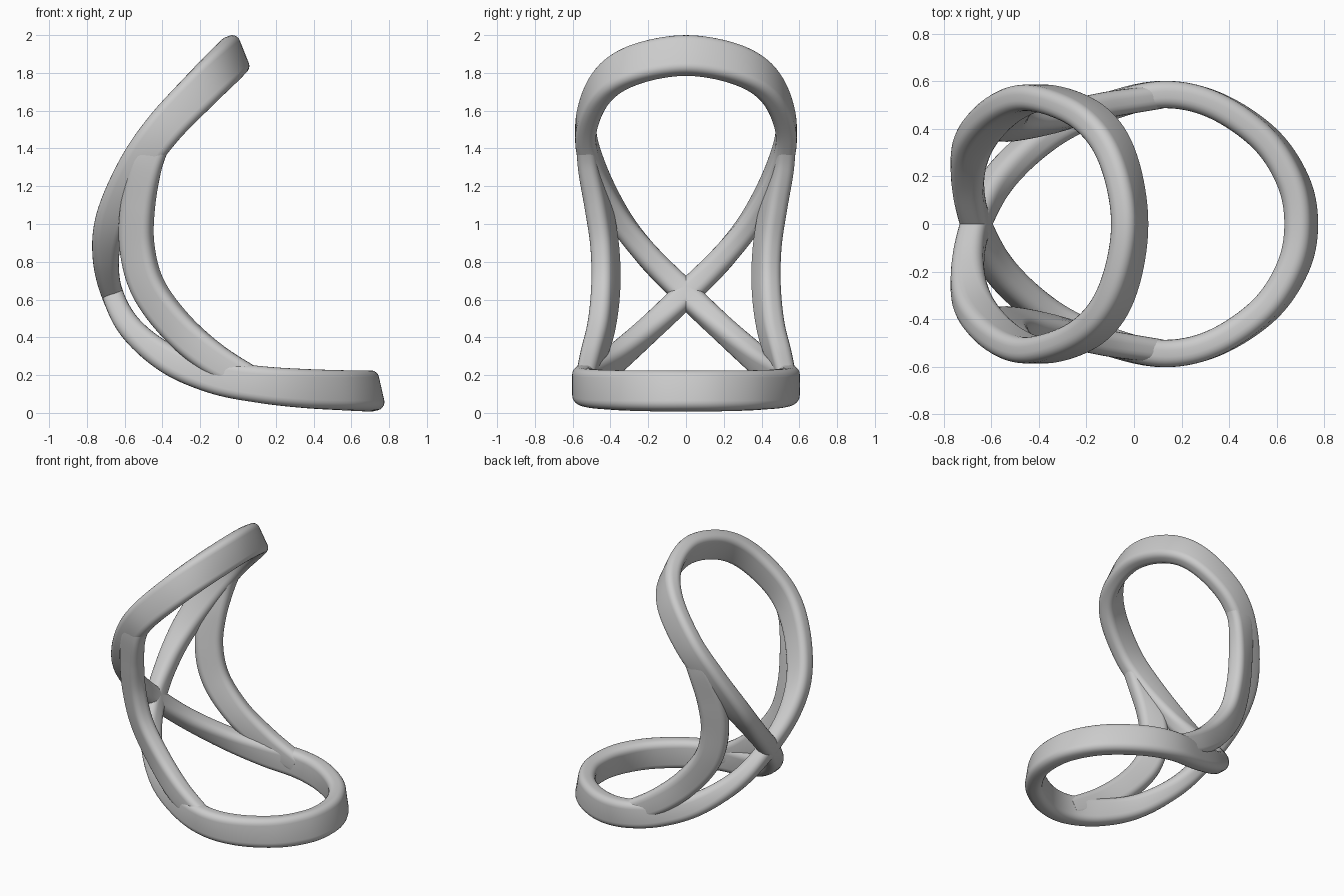
import bpy
import bmesh
from math import cos, sin, pi
from mathutils import Vector

cube = bpy.data.objects.get("Cube")
if cube:
    bpy.data.objects.remove(cube, do_unlink=True)

grey = bpy.data.materials.new("plain grey")
grey.use_nodes = True
colour = (0.6, 0.6, 0.6, 1)
grey.diffuse_color = colour
grey.node_tree.nodes["Principled BSDF"].inputs["Base Color"].default_value = colour


def smooth_path(stations, closed, steps=10):
    """Catmull-Rom through stations of position, depth axis, depth and width."""
    n = len(stations)
    pick = (lambda i: stations[i % n]) if closed else (lambda i: stations[max(0, min(n - 1, i))])
    out = []
    for i in range(n if closed else n - 1):
        a, b, c, d = (pick(i + k) for k in (-1, 0, 1, 2))
        for s in range(steps):
            t = s / steps
            out.append([0.5 * (2 * q + (r - p) * t + (2 * p - 5 * q + 4 * r - u) * t * t
                               + (3 * q - p - 3 * r + u) * t ** 3)
                        for p, q, r, u in zip(a, b, c, d)])
    if not closed:
        out.append(list(stations[-1]))
    return out


def rounded_section(depth, width, arc=5):
    """Rounded rectangle outline, as (along depth, along width) pairs."""
    r = 0.38 * min(depth, width)
    pts = []
    for k, (sx, sy) in enumerate(((1, 1), (-1, 1), (-1, -1), (1, -1))):
        for j in range(arc + 1):
            a = (k + j / arc) * pi / 2
            pts.append((sx * (depth / 2 - r) + r * cos(a), sy * (width / 2 - r) + r * sin(a)))
    return pts


def sweep(name, stations, closed):
    path = smooth_path(stations, closed)
    n = len(path)
    bm = bmesh.new()
    rings = []
    for i, st in enumerate(path):
        lo, hi = (i - 1, (i + 1) % n) if closed else (max(i - 1, 0), min(i + 1, n - 1))
        tangent = (Vector(path[hi][:3]) - Vector(path[lo][:3])).normalized()
        axis = Vector(st[3:6])
        axis = (axis - tangent * axis.dot(tangent)).normalized()
        side = tangent.cross(axis)
        rings.append([bm.verts.new(Vector(st[:3]) + axis * u + side * v)
                      for u, v in rounded_section(st[6], st[7])])
    m = len(rings[0])
    for i in range(n if closed else n - 1):
        a, b = rings[i], rings[(i + 1) % n]
        for j in range(m):
            k = (j + 1) % m
            bm.faces.new((a[j], a[k], b[k], b[j]))
    if not closed:
        bm.faces.new(rings[0])
        bm.faces.new(rings[-1])
    bmesh.ops.recalc_face_normals(bm, faces=bm.faces)
    mesh = bpy.data.meshes.new(name)
    bm.to_mesh(mesh)
    bm.free()
    mesh.materials.append(grey)
    obj = bpy.data.objects.new(name, mesh)
    bpy.context.collection.objects.link(obj)
    bpy.ops.object.select_all(action='DESELECT')
    obj.select_set(True)
    bpy.context.view_layer.objects.active = obj
    bpy.ops.object.shade_smooth_by_angle(angle=0.7)
    return obj


def flip(st):
    return (st[0], -st[1], st[2], st[3], -st[4], *st[5:])


# Crossed double loop: crossing, half of the upper loop, half of the lower loop
crossing = (-0.665, 0, 0.63, 0.96, 0, 0.27, 0.115, 0.135)
upper = [
    (-0.70, 0.20, 0.83, 1, 0, 0.05, 0.14, 0.13),
    (-0.665, 0.36, 1.04, 0.95, 0, -0.3, 0.17, 0.12),
    (-0.54, 0.49, 1.30, 0.82, 0, -0.57, 0.19, 0.115),
    (-0.39, 0.53, 1.51, 0.75, 0, -0.66, 0.2, 0.11),
    (-0.19, 0.45, 1.72, 0.6, 0, -0.8, 0.21, 0.11),
    (-0.07, 0.28, 1.84, 0.45, 0, -0.9, 0.215, 0.11),
]
top = (-0.018, 0, 1.892, 0.37, 0, -0.93, 0.215, 0.11)
lower = [
    (-0.56, 0.20, 0.44, 0.75, 0, 0.65, 0.13, 0.13),
    (-0.36, 0.38, 0.28, 0.5, 0, 0.86, 0.155, 0.12),
    (-0.12, 0.49, 0.19, 0.26, 0, 0.96, 0.18, 0.115),
    (0.12, 0.545, 0.15, 0.08, 0, 1, 0.195, 0.115),
    (0.34, 0.50, 0.13, -0.05, 0, 1, 0.205, 0.115),
    (0.55, 0.36, 0.12, -0.15, 0, 0.98, 0.21, 0.115),
    (0.67, 0.18, 0.117, -0.2, 0, 0.97, 0.215, 0.115),
]
front = (0.704, 0, 0.116, -0.22, 0, 0.97, 0.215, 0.115)


def full_loop(half, tip):
    return [crossing] + half + [tip] + [flip(s) for s in reversed(half)]


sweep("crossed_loops", full_loop(upper, top) + full_loop(lower, front), True)

# Side struts joining the upper loop to the lower loop, mirrored across y
strut = [
    (-0.42, 0.53, 1.47, 0.75, 0, -0.66, 0.16, 0.1),
    (-0.485, 0.515, 1.32, 0.85, 0.1, -0.5, 0.17, 0.105),
    (-0.53, 0.465, 1.10, 0.9, 0.35, -0.1, 0.18, 0.115),
    (-0.535, 0.43, 0.88, 0.9, 0.42, 0.1, 0.185, 0.115),
    (-0.475, 0.425, 0.66, 0.8, 0.42, 0.4, 0.185, 0.115),
    (-0.32, 0.45, 0.45, 0.65, 0.3, 0.7, 0.18, 0.115),
    (-0.12, 0.50, 0.28, 0.5, 0.1, 0.85, 0.17, 0.11),
    (0.10, 0.535, 0.16, 0.3, 0, 0.95, 0.14, 0.1),
]
struts = sweep("side_struts", strut, False)
mirror = struts.modifiers.new("mirror", 'MIRROR')
mirror.use_axis = (False, True, False)
